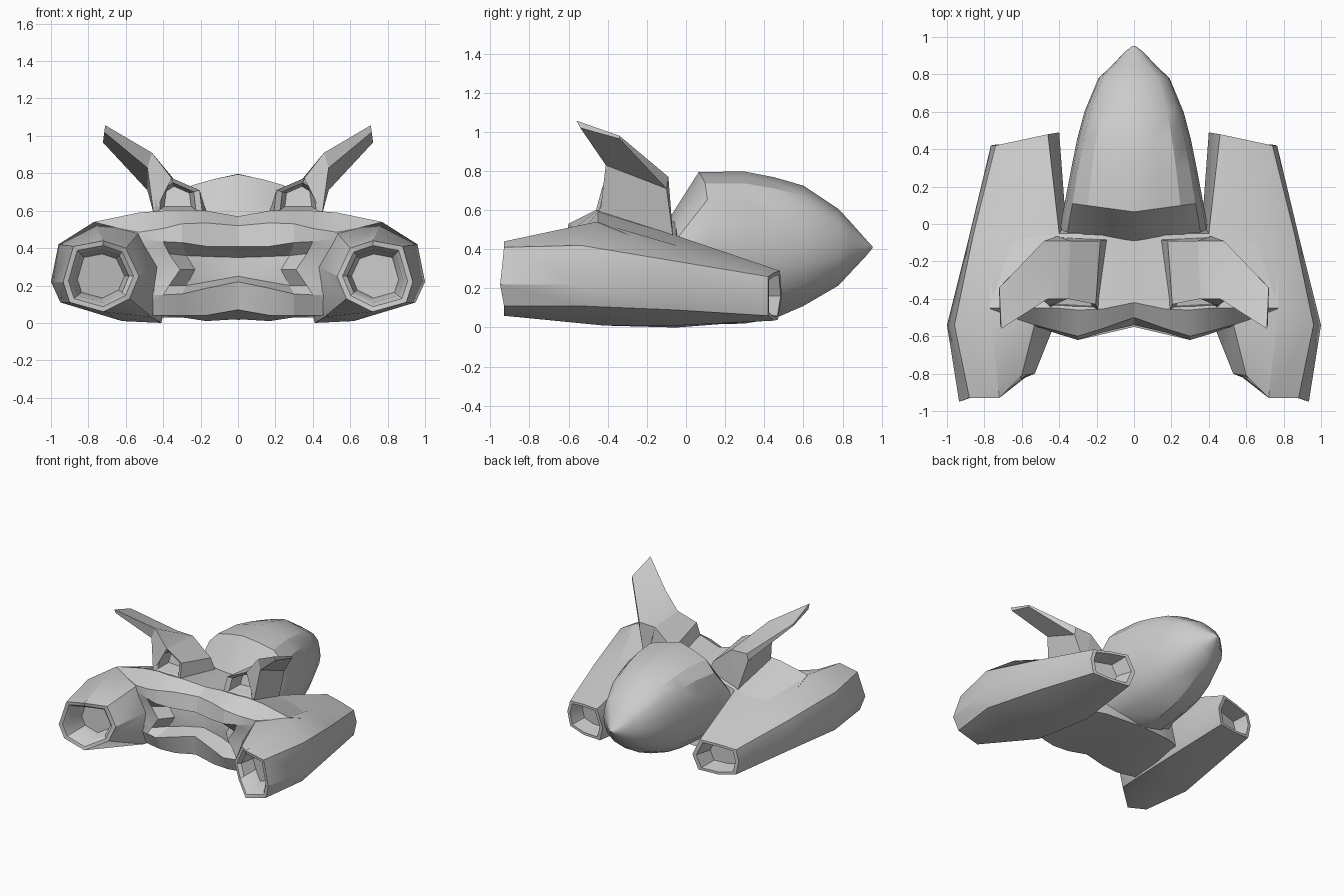
import bpy, bmesh
from mathutils import Vector


def loft(name, rings, cap_start=True, cap_end=True, angle=0.45):
    """Skin closed rings of points, mirror across x = 0 and shade."""
    bm = bmesh.new()
    vr = [[bm.verts.new(p) for p in r] for r in rings]
    n = len(rings[0])
    for a, b in zip(vr, vr[1:]):
        for i in range(n):
            j = (i + 1) % n
            bm.faces.new((a[i], a[j], b[j], b[i]))
    if cap_start:
        bm.faces.new(vr[0])
    if cap_end:
        bm.faces.new(vr[-1])
    geo = bmesh.ops.duplicate(bm, geom=bm.verts[:] + bm.edges[:] + bm.faces[:])["geom"]
    for v in [g for g in geo if isinstance(g, bmesh.types.BMVert)]:
        v.co.x *= -1
    finish(name, bm, angle)


def finish(name, bm, angle):
    bmesh.ops.remove_doubles(bm, verts=bm.verts, dist=0.0005)
    bmesh.ops.recalc_face_normals(bm, faces=bm.faces)
    me = bpy.data.meshes.new(name)
    bm.to_mesh(me)
    bm.free()
    ob = bpy.data.objects.new(name, me)
    bpy.context.collection.objects.link(ob)
    bpy.ops.object.select_all(action='DESELECT')
    ob.select_set(True)
    bpy.context.view_layer.objects.active = ob
    bpy.ops.object.shade_smooth_by_angle(angle=angle)


def inset(ring, s, dy):
    """Shrink a ring to its centre and push it along y."""
    c = sum((Vector(p) for p in ring), Vector()) / len(ring)
    return [c + (Vector(p) - c) * s + Vector((0, dy, 0)) for p in ring]


# Side nacelles: eight-sided tubes, hollow at both ends
rear = [(.60, -.81, .40), (.72, -.93, .44), (.88, -.93, .41), (.935, -.95, .22),
        (.90, -.93, .11), (.72, -.93, .06), (.58, -.82, .13), (.53, -.80, .25)]
mid = [(.53, -.53, .48), (.77, -.46, .54), (.96, -.54, .42), (1.0, -.54, .22),
       (.95, -.54, .11), (.62, -.42, .01), (.46, -.54, .03), (.43, -.55, .30)]
waist = [(.40, -.05, .47), (.67, -.05, .42), (.86, -.06, .34), (.88, -.06, .20),
         (.85, -.06, .09), (.60, -.05, .01), (.41, -.05, .00), (.36, -.05, .20)]
tip = [(.46, .48, .29), (.60, .45, .28), (.74, .42, .26), (.765, .42, .17),
       (.74, .42, .06), (.60, .45, .035), (.44, .47, .04), (.40, .49, .16)]
loft("side_nacelle", [inset(rear, .62, .16), inset(rear, .74, .03), inset(rear, .86, 0),
                      rear, mid, waist, tip, inset(tip, .84, 0), inset(tip, .66, -.12)], angle=.6)

# Cockpit pod: mirrored sections (y, half width, top, bottom, seam height)
sections = [(-.07, .40, .55, .02, .30), (.085, .37, .795, .015, .42), (.30, .335, .797, .02, .42),
            (.45, .305, .768, .045, .41), (.60, .265, .725, .11, .41), (.78, .19, .605, .215, .41),
            (.84, .125, .54, .28, .41), (.92, .05, .45, .365, .41), (.953, .006, .415, .405, .41)]
half = [(0, 1), (.35, .93), (.67, .84), (.89, .62), (.97, .28), (1, 0),
        (.95, -.3), (.8, -.62), (.5, -.86), (0, -1)]
outline = half + [(-x, z) for x, z in half[-2:0:-1]]
bm = bmesh.new()
rows = []
for y, w, top, bot, seam in sections:
    rows.append([])
    for x, z in outline:
        dy = .05 * abs(x) - .02 if y < .1 else 0
        h = (top - seam) if z > 0 else (seam - bot)
        rows[-1].append(bm.verts.new((x * w, y + dy, seam + z * h)))
n = len(outline)
for a, b in zip(rows, rows[1:]):
    for i in range(n):
        bm.faces.new((a[i], a[(i + 1) % n], b[(i + 1) % n], b[i]))
bm.faces.new(rows[0])
bm.faces.new(rows[-1])
finish("cockpit_pod", bm, 0.5)

# Central hull with pinched rear grille: x, pinch at mid height, (y, z) profile
hull = [
    (0, 0, [(-.05, .54), (-.42, .57), (-.50, .52), (-.54, .41), (-.42, .35), (-.43, .29),
            (-.44, .25), (-.55, .22), (-.54, .07), (-.25, .02), (.10, .02)]),
    (.17, .02, [(-.05, .54), (-.455, .60), (-.56, .535), (-.58, .41), (-.45, .355), (-.45, .29),
                (-.45, .22), (-.59, .185), (-.55, .04), (-.25, .01), (.10, .01)]),
    (.30, .07, [(-.05, .50), (-.46, .60), (-.60, .53), (-.62, .43), (-.48, .36), (-.48, .285),
                (-.48, .20), (-.62, .155), (-.56, .04), (-.25, .03), (.05, .04)]),
    (.40, .09, [(-.05, .47), (-.45, .60), (-.575, .505), (-.59, .435), (-.575, .37), (-.575, .285),
                (-.575, .20), (-.585, .15), (-.54, .04), (-.25, .03), (.0, .05)]),
    (.53, .09, [(-.05, .44), (-.45, .59), (-.54, .485), (-.545, .45), (-.55, .38), (-.555, .285),
                (-.55, .21), (-.54, .15), (-.50, .04), (-.25, .04), (-.05, .06)]),
    (.77, 0, [(-.05, .37), (-.45, .54), (-.46, .53), (-.46, .45), (-.46, .38), (-.46, .285),
              (-.46, .21), (-.46, .15), (-.45, .08), (-.25, .08), (-.05, .1)]),
]
weight = {4: .35, 5: 1, 6: .35}
loft("central_hull", [[(x - p * weight.get(i, 0), y, z) for i, (y, z) in enumerate(prof)]
                      for x, p, prof in hull], cap_start=False, angle=0.35)

# Upper intakes: tapered boxes with a hollow rear mouth
mouth = [(.19, -.465, .58), (.205, -.43, .71), (.355, -.40, .775), (.43, -.41, .73), (.45, -.45, .58)]
front = [(.12, -.08, .48), (.18, -.09, .63), (.34, -.09, .765), (.47, -.09, .72), (.41, -.07, .45)]
loft("upper_intake", [inset(mouth, .55, .12), inset(mouth, .74, .02), mouth, front], angle=0.3)

# Swept tail fins: base, kink and tip
loft("tail_fin", [
    [(.34, -.09, .765), (.355, -.40, .775), (.45, -.44, .58), (.41, -.065, .45)],
    [(.48, -.09, .77), (.46, -.40, .91), (.485, -.41, .83), (.485, -.10, .71)],
    [(.72, -.34, .98), (.71, -.56, 1.057), (.715, -.54, 1.02), (.722, -.34, .965)],
], angle=0.3)
